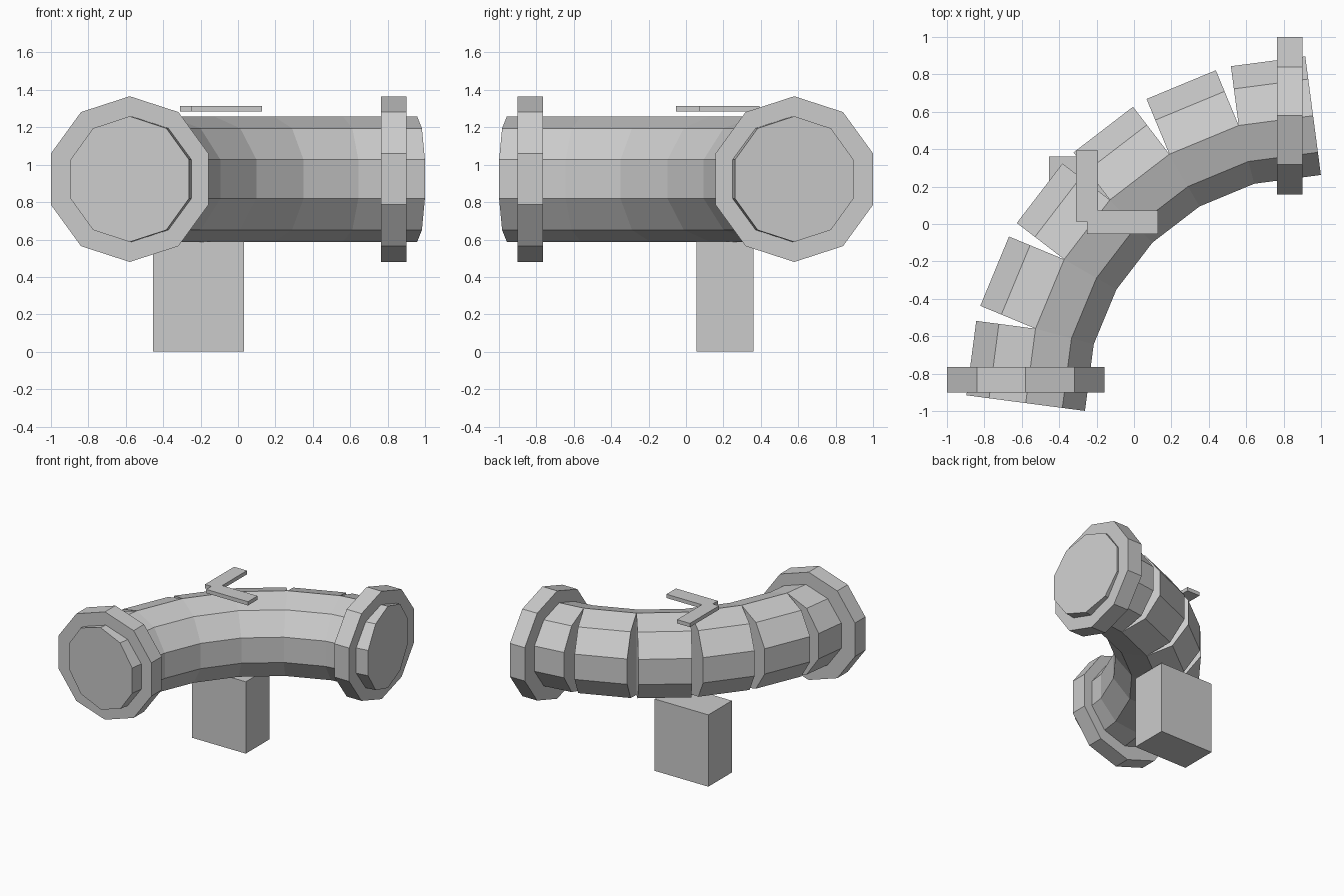
import bpy
from math import sin, cos, pi, radians
from mathutils import Vector

if "Cube" in bpy.data.objects:
    bpy.data.objects.remove(bpy.data.objects["Cube"])

AXIS_Z = 0.923        # height of the pipe centre line
C = 0.9575            # bend centre is (C, -C)
BEND_R = 1.5365
SIDES = 10


def make_mesh(name, verts, faces):
    me = bpy.data.meshes.new(name)
    me.from_pydata(verts, [], faces)
    ob = bpy.data.objects.new(name, me)
    bpy.context.collection.objects.link(ob)
    return ob


def decagon_prism(name, start, end, radius):
    """Capped ten-sided cylinder between two points, with a corner at the top."""
    along = (end - start).normalized()
    up = Vector((0, 0, 1))
    side = up.cross(along)
    ring = [side * sin(2 * pi * i / SIDES) * radius + up * cos(2 * pi * i / SIDES) * radius
            for i in range(SIDES)]
    verts = [start + r for r in ring] + [end + r for r in ring]
    faces = [tuple(range(SIDES)), tuple(reversed(range(SIDES, 2 * SIDES)))]
    for i in range(SIDES):
        j = (i + 1) % SIDES
        faces.append((j, i, i + SIDES, j + SIDES))
    return make_mesh(name, verts, faces)


def box(name, lo, hi):
    verts = [(x, y, z) for x in (lo[0], hi[0]) for y in (lo[1], hi[1]) for z in (lo[2], hi[2])]
    faces = [(0, 1, 3, 2), (4, 6, 7, 5), (0, 4, 5, 1), (2, 3, 7, 6), (0, 2, 6, 4), (1, 5, 7, 3)]
    return make_mesh(name, verts, faces)


def bend_point(deg):
    a = radians(deg)
    return Vector((C - BEND_R * sin(a), -C + BEND_R * cos(a), AXIS_Z))


# Elbow: six straight capped segments along a quarter bend
for i in range(6):
    decagon_prism(f"pipe_segment_{i + 1}", bend_point(15 * i), bend_point(15 * (i + 1)), 0.336)

# Flanges near both ends
OFF = BEND_R - C
decagon_prism("flange_right", Vector((0.765, OFF, AXIS_Z)), Vector((0.9, OFF, AXIS_Z)), 0.443)
decagon_prism("flange_front", Vector((-OFF, -0.765, AXIS_Z)), Vector((-OFF, -0.9, AXIS_Z)), 0.443)

# Support block under the bend
box("support_block", (-0.455, 0.055, 0), (0.032, 0.36, 0.59))

# Flat angled marker above the bend
box("marker_long_bar", (-0.31, 0.013, 1.284), (-0.193, 0.392, 1.315))
box("marker_cross_bar", (-0.252, -0.053, 1.284), (0.128, 0.071, 1.315))
